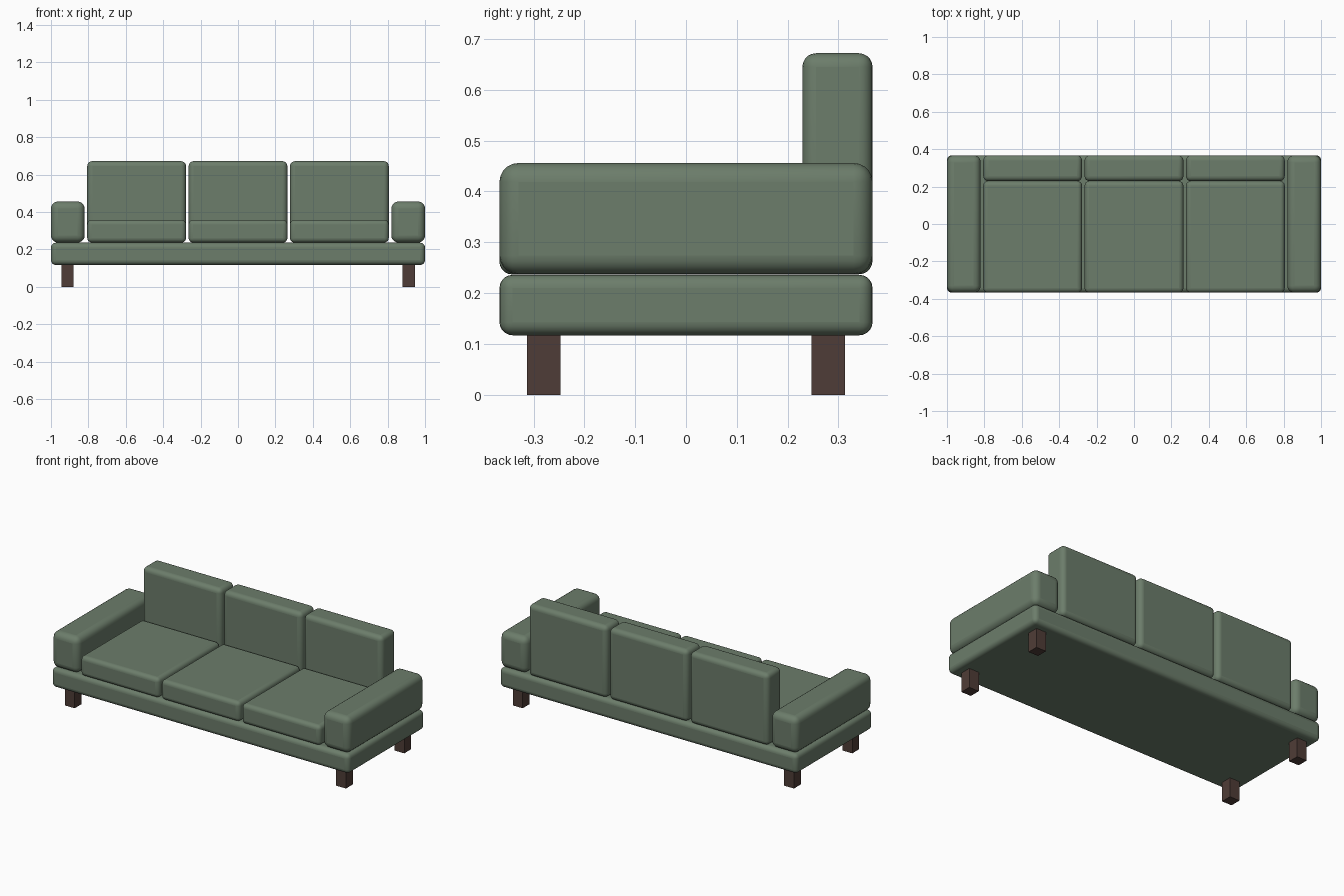
import bpy

if "Cube" in bpy.data.objects:
    bpy.data.objects.remove(bpy.data.objects["Cube"])


def material(name, rgb):
    m = bpy.data.materials.new(name)
    m.diffuse_color = (*rgb, 1)
    m.use_nodes = True
    m.node_tree.nodes["Principled BSDF"].inputs["Base Color"].default_value = m.diffuse_color
    return m


fabric = material("sage green fabric", (0.150, 0.205, 0.146))
wood = material("dark brown wood", (0.078, 0.046, 0.038))


def box(name, x, y, z, mat, radius=0):
    """Box from (min, max) ranges, with optional rounded edges."""
    bpy.ops.mesh.primitive_cube_add(
        size=1, location=[(a + b) / 2 for a, b in (x, y, z)])
    ob = bpy.context.object
    ob.name = name
    ob.scale = [b - a for a, b in (x, y, z)]
    bpy.ops.object.transform_apply(location=False, rotation=False, scale=True)
    ob.data.materials.append(mat)
    if radius:
        bpy.ops.object.shade_smooth_by_angle(angle=0.7)
        bev = ob.modifiers.new("rounded edges", "BEVEL")
        bev.width = radius
        bev.segments = 5
    return ob


DEPTH = 0.367
BASE_TOP = 0.237

# Base platform
box("base", (-1, 1), (-DEPTH, DEPTH), (0.117, BASE_TOP - 0.001), fabric, 0.026)

# Armrests and legs, mirrored left and right
for side, s in (("left", -1), ("right", 1)):
    box(side + "_armrest", sorted((s * 0.82, s)), (-DEPTH, DEPTH),
        (BASE_TOP, 0.456), fabric, 0.037)
    for end, t in (("front", -1), ("back", 1)):
        box(f"{end}_{side}_leg", sorted((s * 0.879, s * 0.945)),
            sorted((t * 0.247, t * 0.313)), (0, 0.118), wood)

# Three seat cushions with matching back cushions
for i, name in enumerate(("left", "middle", "right")):
    cx = (i - 1) * 0.542
    x = (cx - 0.264, cx + 0.264)
    box(name + "_seat_cushion", x, (-DEPTH, 0.229), (BASE_TOP, 0.358), fabric, 0.024)
    box(name + "_back_cushion", x, (0.229, DEPTH), (BASE_TOP, 0.672), fabric, 0.027)
